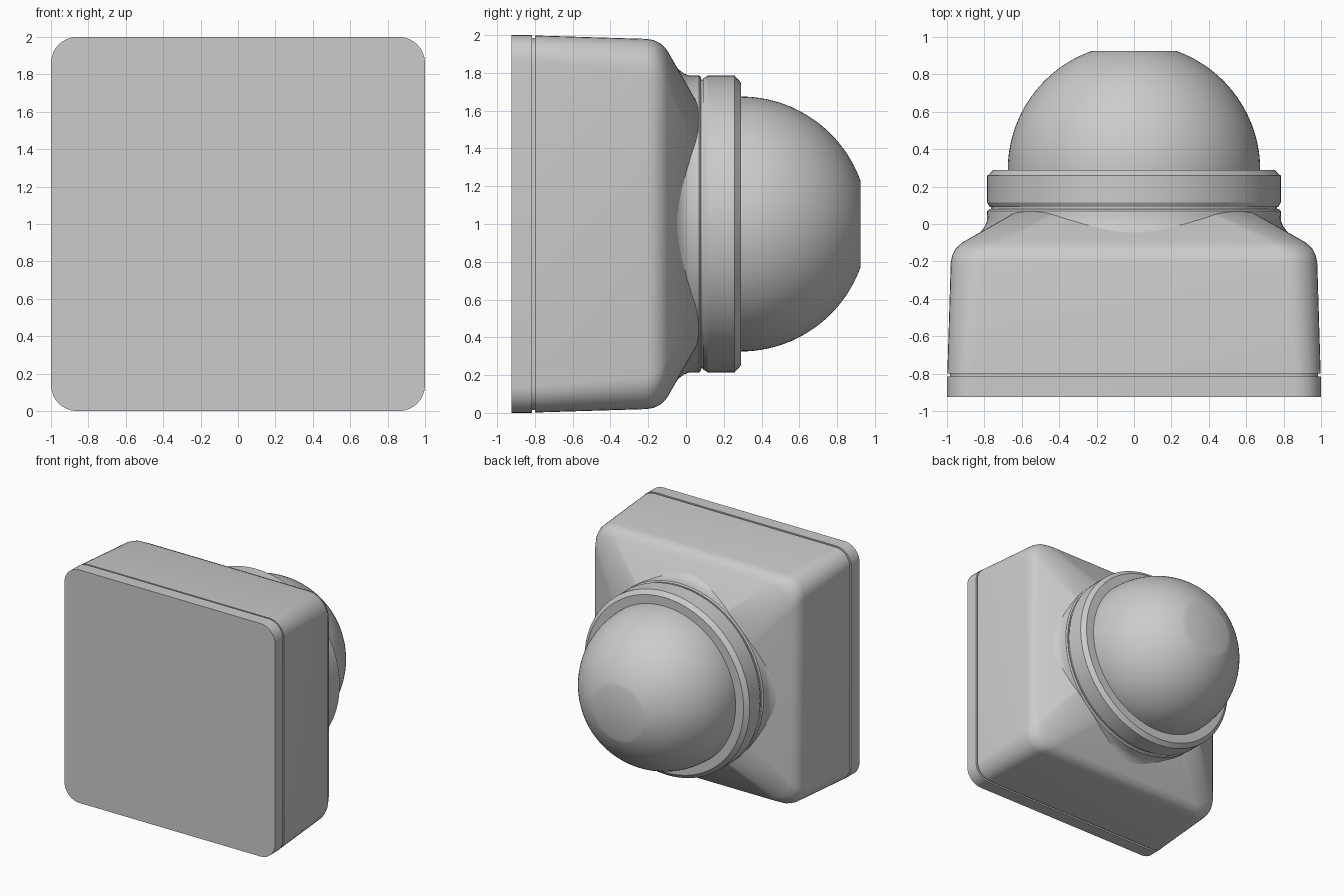
import bpy, bmesh, math

cube = bpy.data.objects.get("Cube")
if cube:
    bpy.data.objects.remove(cube, do_unlink=True)

grey = bpy.data.materials.new("plain_grey")
grey.use_nodes = True
grey.diffuse_color = (0.6, 0.6, 0.6, 1)
grey.node_tree.nodes["Principled BSDF"].inputs["Base Color"].default_value = (0.6, 0.6, 0.6, 1)


def rounded_square(half, radius, steps=8):
    """Outline of a square with rounded corners, as (x, z) pairs."""
    points = []
    for corner in range(4):
        middle = math.pi / 4 + corner * math.pi / 2
        cx = math.copysign(half - radius, math.cos(middle))
        cz = math.copysign(half - radius, math.sin(middle))
        for i in range(steps + 1):
            a = (corner + i / steps) * math.pi / 2
            points.append((cx + radius * math.cos(a), cz + radius * math.sin(a)))
    return points


def circle(radius, steps=96):
    turn = 2 * math.pi / steps
    return [(radius * math.cos(i * turn), radius * math.sin(i * turn)) for i in range(steps)]


def loft(name, sections, angle=25):
    """Skin (outline, y) sections from front to back and cap both ends."""
    bm = bmesh.new()
    rings = [[bm.verts.new((x, y, z + 1)) for x, z in outline] for outline, y in sections]
    for a, b in zip(rings, rings[1:]):
        for i in range(len(a)):
            j = (i + 1) % len(a)
            bm.faces.new((a[i], a[j], b[j], b[i]))
    bm.faces.new(rings[0])
    bm.faces.new(rings[-1])
    bmesh.ops.recalc_face_normals(bm, faces=bm.faces)
    mesh = bpy.data.meshes.new(name)
    bm.to_mesh(mesh)
    bm.free()
    mesh.materials.append(grey)
    obj = bpy.data.objects.new(name, mesh)
    bpy.context.collection.objects.link(obj)
    bpy.ops.object.select_all(action='DESELECT')
    obj.select_set(True)
    bpy.context.view_layer.objects.active = obj
    bpy.ops.object.shade_smooth_by_angle(angle=math.radians(angle))


def squares(name, rows):
    loft(name, [(rounded_square(h, r), y) for h, r, y in rows])


def turned(name, rows):
    loft(name, [(circle(r), y) for r, y in rows])


# Square front plate and the recessed seam behind it
squares("front_plate", [(1, 0.14, -0.925), (1, 0.14, -0.815)])
squares("seam", [(0.985, 0.13, -0.83), (0.985, 0.13, -0.785)])

# Tapered housing with a rounded back edge and sloping shoulders
squares("housing", [
    (0.998, 0.14, -0.8), (0.98, 0.17, -0.21), (0.973, 0.175, -0.17),
    (0.953, 0.185, -0.13), (0.92, 0.2, -0.1), (0.61, 0.25, 0.077)])

# Round neck that flares into the shoulders
turned("neck", [
    (0.84, -0.06), (0.815, -0.035), (0.796, -0.01), (0.787, 0.015),
    (0.785, 0.07), (0.775, 0.08)])
turned("neck_groove", [(0.765, 0.05), (0.765, 0.11)])

# Collar with chamfered edges
turned("collar", [(0.77, 0.09), (0.785, 0.115), (0.785, 0.258), (0.75, 0.29)])

# Dome with a flat end
dome_radius, dome_y, flat_y = 0.675, 0.289, 0.925
last = math.asin((flat_y - dome_y) / dome_radius)
turned("dome", [(dome_radius, dome_y - 0.03)] + [
    (dome_radius * math.cos(last * i / 24), dome_y + dome_radius * math.sin(last * i / 24))
    for i in range(25)])
